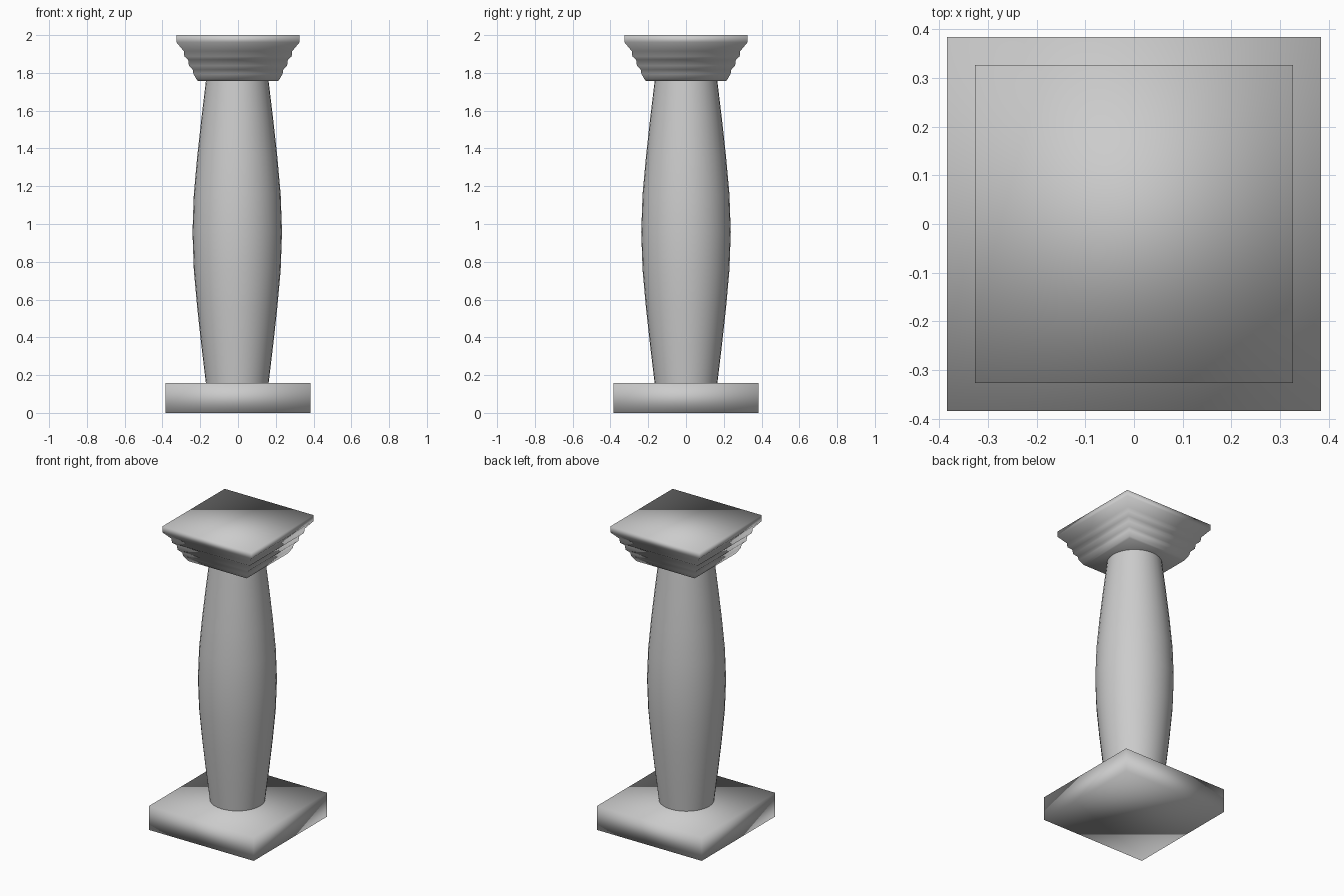
import bpy, bmesh
from math import cos, sin, pi

if "Cube" in bpy.data.objects:
    bpy.data.objects.remove(bpy.data.objects["Cube"])


def loft(name, rings, capped, x=0.0):
    """Skin a stack of closed rings and shade it smooth."""
    bm = bmesh.new()
    loops = [[bm.verts.new(p) for p in ring] for ring in rings]
    n = len(loops[0])
    for low, high in zip(loops, loops[1:]):
        for i in range(n):
            j = (i + 1) % n
            bm.faces.new((low[i], low[j], high[j], high[i]))
    if capped:
        bm.faces.new(loops[0][::-1])
        bm.faces.new(loops[-1])
    for f in bm.faces:
        f.smooth = True
    mesh = bpy.data.meshes.new(name)
    bm.to_mesh(mesh)
    bm.free()
    obj = bpy.data.objects.new(name, mesh)
    obj.location.x = x
    bpy.context.collection.objects.link(obj)
    return obj


def square(h, z):
    return [(-h, -h, z), (h, -h, z), (h, h, z), (-h, h, z)]


def circle(r, z, n=32):
    return [(r * cos(2 * pi * i / n), r * sin(2 * pi * i / n), z) for i in range(n)]


# Square plinth
loft("base", [square(0.384, 0.0), square(0.384, 0.157)], True)

# Bulging round shaft, symmetric about its middle
half = [0.166, 0.190, 0.212, 0.230]
radii = half + [0.237] + half[::-1]
loft("shaft", [circle(r, 0.157 + 0.2 * i) for i, r in enumerate(radii)], False, -0.004)

# Stepped square capital
profile = [(0.212, 1.757), (0.220, 1.767), (0.236, 1.795), (0.240, 1.817),
           (0.260, 1.838), (0.264, 1.870), (0.284, 1.887), (0.287, 1.915),
           (0.326, 1.962), (0.326, 2.0)]
loft("capital", [square(h, z) for h, z in profile], True)
